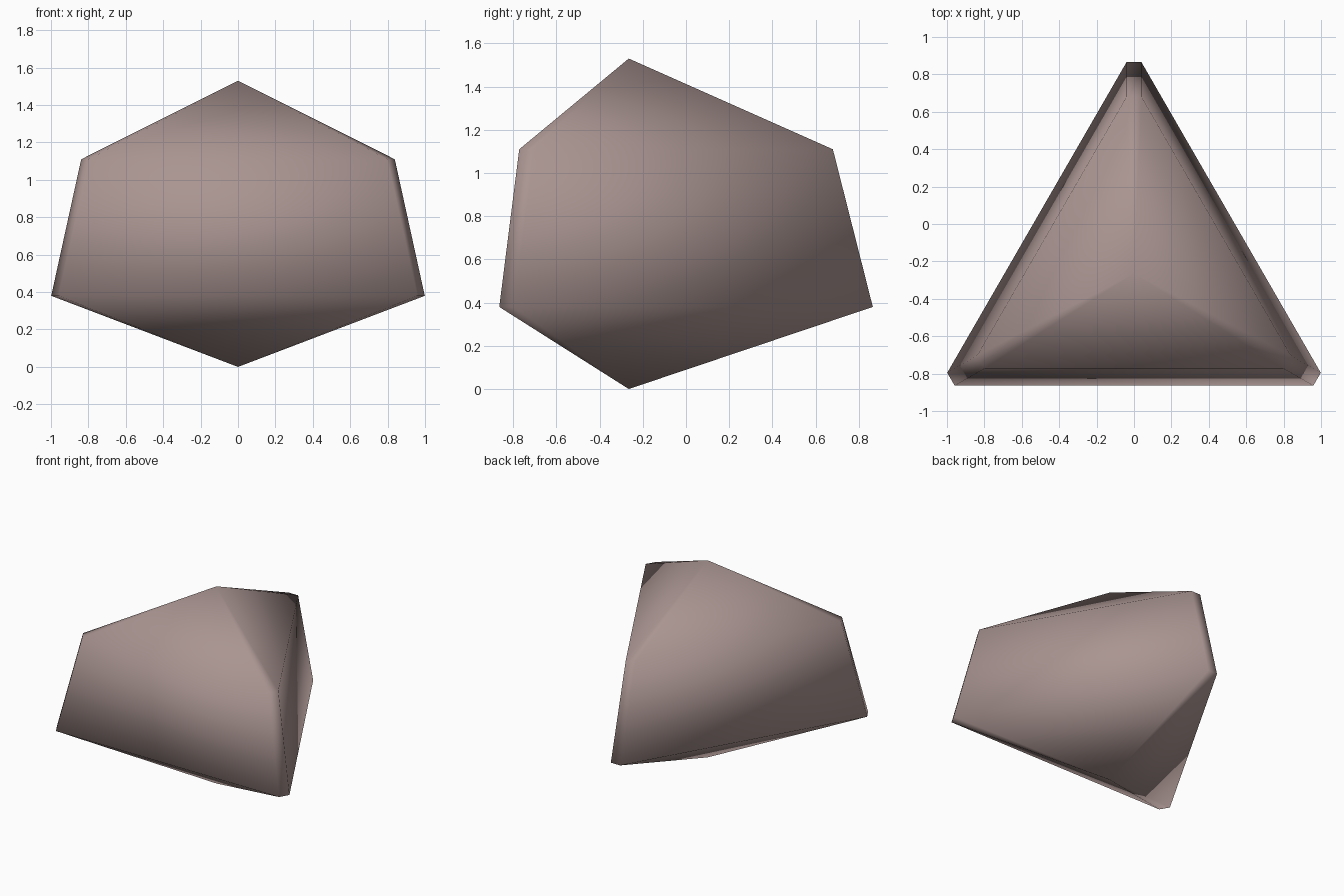
import bpy, bmesh, math

if "Cube" in bpy.data.objects:
    bpy.data.objects.remove(bpy.data.objects["Cube"])

CENTRE_Y = -0.265  # three-fold axis of the stone


def ring(bm, radius, half_width, z):
    """Triangle ring with clipped corners: two points per corner."""
    verts = []
    for i in range(3):
        a = math.radians(90 + 120 * i)
        for s in (-1, 1):
            x = radius * math.cos(a) - s * half_width * math.sin(a)
            y = radius * math.sin(a) + s * half_width * math.cos(a)
            verts.append(bm.verts.new((x, y + CENTRE_Y, z)))
    return verts


bm = bmesh.new()
lower = ring(bm, 1.13, 0.04, 0.38)
upper = ring(bm, 0.945, 0.04, 1.11)
bottom_tip = bm.verts.new((0, CENTRE_Y, 0))
top_tip = bm.verts.new((0, CENTRE_Y, 1.53))

# walls, top cap and bottom cap
for i in range(6):
    j = (i + 1) % 6
    bm.faces.new((lower[i], lower[j], upper[j], upper[i]))
    bm.faces.new((upper[i], upper[j], top_tip))
    bm.faces.new((lower[j], lower[i], bottom_tip))
bmesh.ops.recalc_face_normals(bm, faces=bm.faces)

# the whole stone is softly shaded
for f in bm.faces:
    f.smooth = True

mesh = bpy.data.meshes.new("stone")
bm.to_mesh(mesh)
bm.free()

mat = bpy.data.materials.new("dusty rose grey")
mat.diffuse_color = (0.40, 0.30, 0.285, 1)
mat.use_nodes = True
mat.node_tree.nodes["Principled BSDF"].inputs["Base Color"].default_value = mat.diffuse_color
mesh.materials.append(mat)
bpy.context.collection.objects.link(bpy.data.objects.new("stone", mesh))
